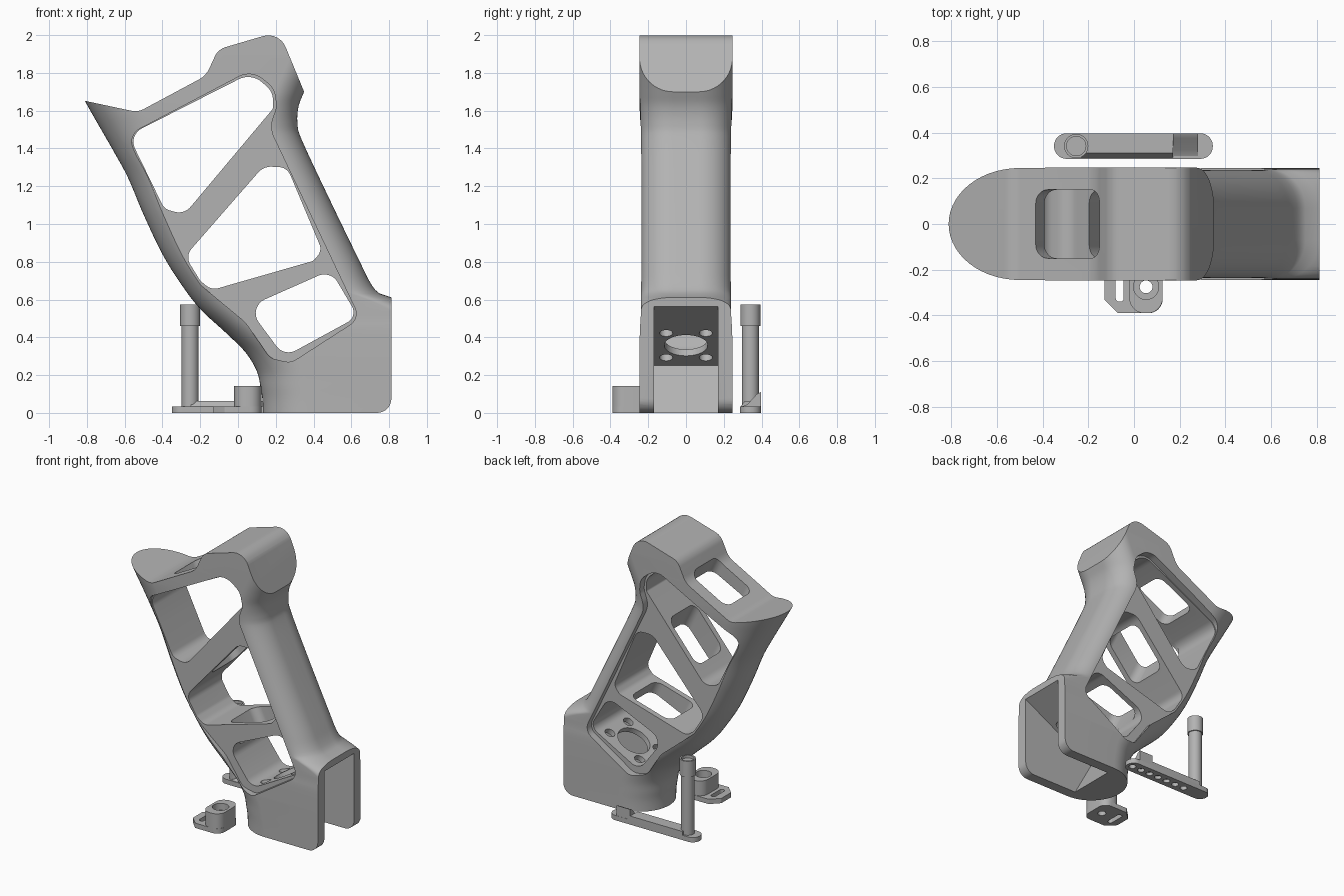
import bpy, bmesh, math
from mathutils import Vector, Matrix

if "Cube" in bpy.data.objects:
    bpy.data.objects.remove(bpy.data.objects["Cube"])

grey = bpy.data.materials.new("plain grey")
grey.diffuse_color = (0.45, 0.45, 0.45, 1)
grey.use_nodes = True
grey.node_tree.nodes["Principled BSDF"].inputs["Base Color"].default_value = grey.diffuse_color


def make(name, bm):
    bmesh.ops.recalc_face_normals(bm, faces=bm.faces)
    me = bpy.data.meshes.new(name)
    bm.to_mesh(me)
    bm.free()
    ob = bpy.data.objects.new(name, me)
    bpy.context.collection.objects.link(ob)
    me.materials.append(grey)
    return ob


def fillet(pts, n=8):
    """Round each (a, b, radius) corner of a closed polygon."""
    out = []
    for i, (x, y, r) in enumerate(pts):
        p = Vector((x, y))
        d0 = Vector(pts[i - 1][:2]) - p
        d1 = Vector(pts[(i + 1) % len(pts)][:2]) - p
        if r == 0:
            out.append(p)
            continue
        half = d0.angle(d1) / 2
        t = min(r / math.tan(half), d0.length * .49, d1.length * .49)
        r = t * math.tan(half)
        u, v = d0.normalized(), d1.normalized()
        c = p + (u + v).normalized() * (r / math.sin(half))
        s, e = p + u * t - c, p + v * t - c
        ang = s.angle_signed(e)
        for k in range(n + 1):
            out.append(c + Matrix.Rotation(-ang * k / n, 2) @ s)
    return out


def prism(name, pts, lo, hi, axis="y"):
    """Extrude a rounded profile along an axis."""
    place = {"x": lambda a, b, d: (d, a, b), "y": lambda a, b, d: (a, d, b),
             "z": lambda a, b, d: (a, b, d)}[axis]
    bm = bmesh.new()
    f = fillet(pts)
    rings = [[bm.verts.new(place(p.x, p.y, d)) for p in f] for d in (lo, hi)]
    for r in rings:
        bm.faces.new(r)
    for i in range(len(f)):
        j = (i + 1) % len(f)
        bm.faces.new((rings[0][i], rings[0][j], rings[1][j], rings[1][i]))
    return make(name, bm)


def cylinder(name, r, depth, loc, tilt=0.0, seg=40):
    bm = bmesh.new()
    bmesh.ops.create_cone(bm, cap_ends=True, segments=seg, radius1=r, radius2=r, depth=depth,
                          matrix=Matrix.Translation(loc) @ Matrix.Rotation(tilt, 4, "Y"))
    return make(name, bm)


def boolean(ob, tool, op="DIFFERENCE"):
    m = ob.modifiers.new("cut", "BOOLEAN")
    m.operation, m.object, m.solver = op, tool, "EXACT"
    bpy.context.view_layer.objects.active = ob
    bpy.ops.object.modifier_apply(modifier=m.name)
    bpy.data.objects.remove(tool)


def rect(x0, x1, y0, y1, r=0.0):
    return [(x0, y0, r), (x1, y0, r), (x1, y1, r), (x0, y1, r)]


def spline(pts, n=12):
    """Smooth curve through (z, value) stations, returned as a function of z."""
    q = [Vector(p) for p in pts]
    q = [2 * q[0] - q[1]] + q + [2 * q[-1] - q[-2]]
    s = []
    for a, b, c, d in zip(q, q[1:], q[2:], q[3:]):
        for k in range(n):
            t = k / n
            s.append(.5 * (2 * b + (c - a) * t + (2 * a - 5 * b + 4 * c - d) * t * t
                           + (3 * b - a - 3 * c + d) * t ** 3))
    s.append(q[-2])

    def f(z):
        for a, b in zip(s, s[1:]):
            if z <= b.x:
                return a.y + (b.y - a.y) * (z - a.x) / max(b.x - a.x, 1e-6)
        return s[-1].y
    return f


# Grip body: loft of rounded sections
left = spline([(-.05, .132), (.06, .13), (.13, .12), (.22, .1), (.32, .04), (.42, -.06), (.55, -.2),
               (.68, -.3), (.84, -.4), (1.05, -.5), (1.24, -.58), (1.37, -.65), (1.65, -.81), (2.1, -1.06)])
right = spline([(-.05, 1.02), (.3, 1.02), (.5, 1.0), (.57, .91), (.612, .81), (.635, .745), (.69, .7),
                (.8, .645), (1.12, .49), (1.44, .34), (1.53, .315), (1.62, .32), (1.7, .35), (1.85, .415), (2.1, .51)])
width = spline([(-.05, .245), (.4, .245), (.6, .238), (1.4, .238), (1.65, .246), (2.1, .246)])

bm = bmesh.new()
rings = []
LEVELS, ARC = 110, 14
for i in range(LEVELS + 1):
    z = -.03 + 2.08 * i / LEVELS
    xl, xr, w = left(z), right(z), width(z)
    dl, dr, flat = .25 + .03 * min(1, max(0, z - .8)), .155, .07
    ring = []
    for k in range(2 * ARC + 1):
        a = math.pi / 2 + math.pi * k / (2 * ARC)
        ring.append((xl + dl + dl * math.cos(a), w * math.sin(a), z))
    for side in (-1, 1):
        for k in range(ARC + 1):
            a = math.pi / 2 * (k if side > 0 else k - ARC) / ARC
            ring.append((xr - dr + dr * math.cos(a), side * flat + (w - flat) * math.sin(a), z))
    rings.append([bm.verts.new(p) for p in ring])
for a, b in zip(rings, rings[1:]):
    for k in range(len(a)):
        j = (k + 1) % len(a)
        bm.faces.new((a[k], a[j], b[j], b[k]))
bm.faces.new(rings[0])
bm.faces.new(rings[-1])
grip = make("grip_body", bm)

# Trim to the side outline
boolean(grip, prism("outline", [
    (-1.3, 0, 0), (.812, 0, .075), (.812, 1.13, 0), (.6, 1.13, 0), (.35, 1.7, 0), (.218, 2.02, .1),
    (-.105, 1.925, .09), (-.17, 1.785, .12), (-.53, 1.592, .1), (-.81, 1.652, 0), (-1.3, 1.74, 0)],
    -.5, .5), "INTERSECT")

# Shallow recess around the windows on both sides
frame = [(-.585, 1.47, .08), (.07, 1.815, .13), (.19, 1.72, .1), (.205, 1.62, .1), (.165, 1.51, .2),
         (.645, .5, .07), (.28, .265, .08), (.17, .29, .08), (.04, .48, .2), (-.25, .72, .3), (-.36, .95, .4)]
for y0, y1 in ((-.4, -.19), (.19, .4)):
    boolean(grip, prism("recess", frame, y0, y1))

# Three windows leaving two cross bars
windows = [
    [(-.58, 1.47, .08), (.07, 1.8, .13), (.185, 1.7, .1), (.185, 1.61, .02), (-.285, 1.05, .1), (-.39, 1.08, .07)],
    [(-.28, .83, .07), (.135, 1.305, .09), (.26, 1.3, .07), (.445, .86, .07), (.4, .805, .05),
     (-.14, .65, .08), (-.2, .7, .06)],
    [(.05, .56, .08), (.49, .755, .08), (.635, .51, .06), (.245, .297, .08)]]
for w in windows:
    boolean(grip, prism("window", w, -.4, .4))

# Rounded passage along the grip through the deck and both bars
passage = prism("passage", rect(-.165, .165, -.15, .15, .06), -.62, .7, "z")
passage.data.transform(Matrix.Translation((-.02, 0, 1.17)) @ Matrix.Rotation(-math.atan2(.43, .9), 4, "Y"))
boolean(grip, passage)

# Open mount between the two cheeks
boolean(grip, prism("mount_gap", [(.24, .25, 0), (.9, .61, 0), (.9, -.1, 0), (.43, -.1, 0)], -.17, .17))

# Floor bore and four screw holes
slope = math.atan(.545)
along = Vector((math.cos(slope), 0, math.sin(slope)))
centre = Vector((.435, 0, .36))
boolean(grip, cylinder("bore", .115, .2, centre, -slope))
for s in (-1, 1):
    for y in (-.105, .105):
        boolean(grip, cylinder("screw_hole", .035, .16, centre + along * .135 * s + Vector((0, y, 0)), -slope))

# Lever plate with a row of holes, ridge and hook
plate = prism("lever_plate", rect(-.35, .345, .285, .397, .0555), 0, .035, "z")
for k in range(7):
    boolean(plate, cylinder("row_hole", .024, .04, (-.15 + k * .075, .341, .005), seg=20))
prism("lever_ridge", [(.287, .03, 0), (.397, .03, 0), (.397, .062, 0), (.31, .062, 0)], -.25, .17, "x")
prism("lever_hook", [(.285, .03, 0), (.396, .03, 0), (.396, .11, 0), (.375, .1, 0), (.325, .045, 0)], .17, .28, "x")

# Post with a recessed cap
cylinder("post", .045, .44, (-.253, .341, .25))
cap = cylinder("post_cap", .053, .115, (-.253, .341, .5175))
boolean(cap, cylinder("cap_recess", .042, .04, (-.253, .341, .575)))

# Small lug with slot, and raised boss with stepped hole
lug = prism("lug_plate", [(-.13, -.33, .01), (-.07, -.39, .01), (.125, -.39, .06), (.125, -.16, .06),
                          (-.07, -.16, .01), (-.13, -.22, .01)], 0, .035, "z")
boolean(lug, prism("lug_slot", rect(-.08, -.045, -.34, -.21, .016), -.1, .1, "z"))
boss = prism("lug_boss", rect(-.02, .125, -.39, -.16, .065), .001, .142, "z")
for ob in (lug, boss):
    boolean(ob, cylinder("boss_hole", .028, .5, (.053, -.275, .1)))
boolean(boss, cylinder("boss_counterbore", .055, .1, (.053, -.275, .142)))

# Smooth rounded surfaces, keep edges crisp
bpy.ops.object.select_all(action="SELECT")
bpy.context.view_layer.objects.active = grip
bpy.ops.object.shade_smooth_by_angle(angle=math.radians(28))
